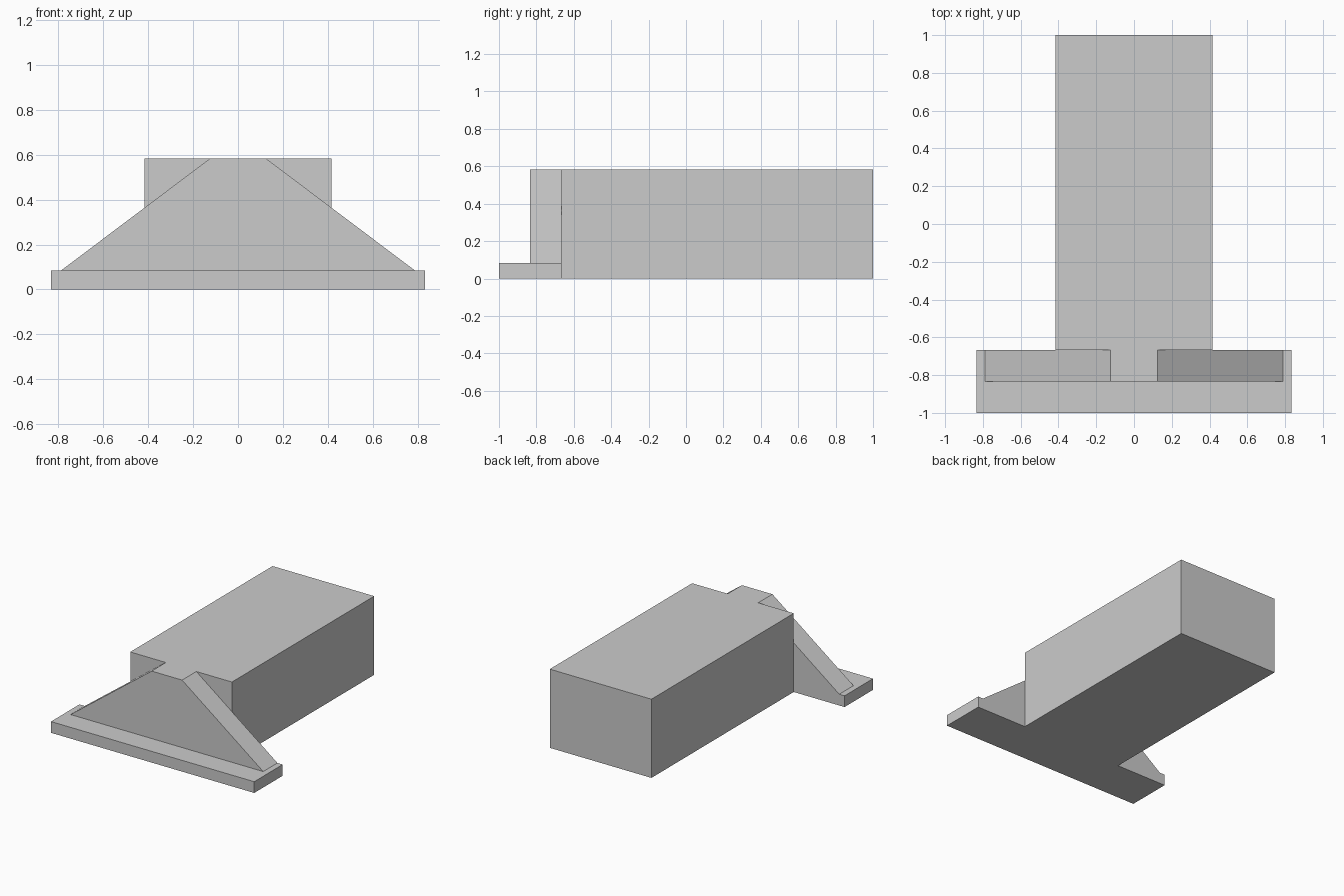
import bpy
import bmesh

if "Cube" in bpy.data.objects:
    bpy.data.objects.remove(bpy.data.objects["Cube"])


def prism(name, profile, y0, y1):
    """Extrude an (x, z) profile from y0 back to y1."""
    bm = bmesh.new()
    front = bm.faces.new([bm.verts.new((x, y0, z)) for x, z in profile])
    out = bmesh.ops.extrude_face_region(bm, geom=[front], use_keep_orig=True)
    verts = [g for g in out["geom"] if isinstance(g, bmesh.types.BMVert)]
    bmesh.ops.translate(bm, verts=verts, vec=(0, y1 - y0, 0))
    bmesh.ops.recalc_face_normals(bm, faces=bm.faces[:])
    mesh = bpy.data.meshes.new(name)
    bm.to_mesh(mesh)
    bm.free()
    obj = bpy.data.objects.new(name, mesh)
    bpy.context.collection.objects.link(obj)
    return obj


def trapezoid(half_bottom, half_top, z0, z1):
    return [(-half_bottom, z0), (half_bottom, z0), (half_top, z1), (-half_top, z1)]


PLATE_H, TOP = 0.0833, 0.5833
FRONT, STEP, BACK_OF_FOOT, BACK = -1.0, -0.8333, -0.6667, 1.0

# Long rectangular block
body = prism("body_block", trapezoid(0.4167, 0.4167, 0, TOP), BACK_OF_FOOT, BACK)
# Wide flat plate across the front
plate = prism("front_plate", trapezoid(0.8333, 0.8333, 0, PLATE_H), FRONT, BACK_OF_FOOT)
# Sloping brace standing on the plate
brace = prism("sloped_brace", trapezoid(0.79, 0.125, PLATE_H, TOP), STEP, BACK_OF_FOOT)

# Fuse the parts into one solid
for part in (plate, brace):
    mod = body.modifiers.new("join_" + part.name, "BOOLEAN")
    mod.operation = "UNION"
    mod.solver = "EXACT"
    mod.object = part
    bpy.context.view_layer.objects.active = body
    bpy.ops.object.modifier_apply(modifier=mod.name)
    bpy.data.objects.remove(part)
